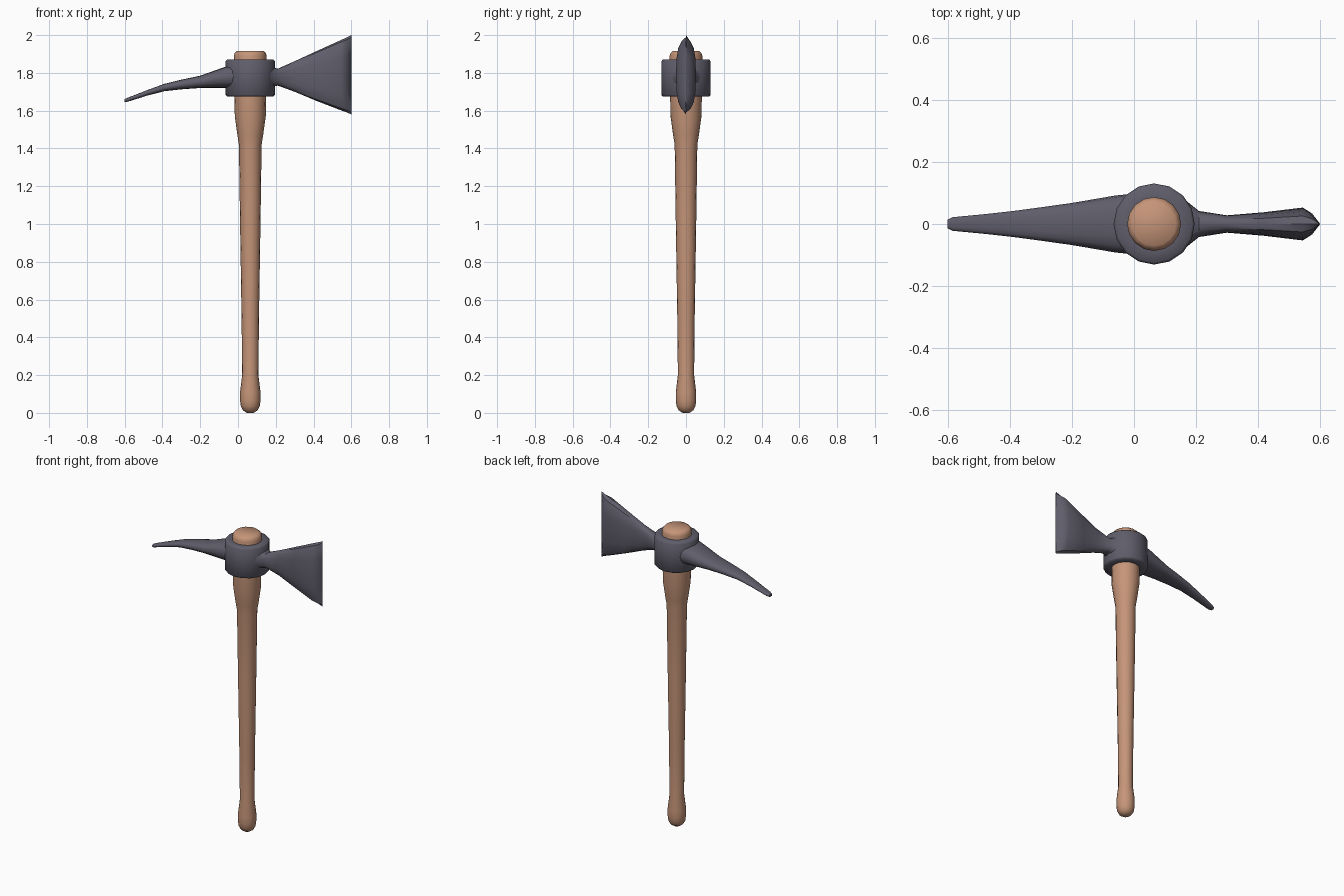
import bpy, bmesh, math
from mathutils import Vector

cube = bpy.data.objects.get("Cube")
if cube:
    bpy.data.objects.remove(cube)

AXIS_X = 0.065


def material(name, rgb, rough):
    m = bpy.data.materials.new(name)
    m.use_nodes = True
    m.diffuse_color = (*rgb, 1)
    bsdf = m.node_tree.nodes["Principled BSDF"]
    bsdf.inputs["Base Color"].default_value = (*rgb, 1)
    bsdf.inputs["Roughness"].default_value = rough
    return m


wood = material("warm wood", (0.56, 0.30, 0.19), 0.7)
metal = material("dark steel", (0.115, 0.11, 0.145), 0.6)


def loft(name, rings, mat, closed=False, angle=40):
    """Skin a list of equal-length point rings; closed joins last to first."""
    bm = bmesh.new()
    loops = [[bm.verts.new(p) for p in ring] for ring in rings]
    n = len(loops[0])
    pairs = list(zip(loops, loops[1:]))
    if closed:
        pairs.append((loops[-1], loops[0]))
    for a, b in pairs:
        for i in range(n):
            j = (i + 1) % n
            bm.faces.new((a[i], a[j], b[j], b[i]))
    if not closed:
        bm.faces.new(loops[0][::-1])
        bm.faces.new(loops[-1])
    bmesh.ops.recalc_face_normals(bm, faces=bm.faces)
    mesh = bpy.data.meshes.new(name)
    bm.to_mesh(mesh)
    bm.free()
    mesh.materials.append(mat)
    obj = bpy.data.objects.new(name, mesh)
    bpy.context.collection.objects.link(obj)
    bpy.ops.object.select_all(action='DESELECT')
    obj.select_set(True)
    bpy.context.view_layer.objects.active = obj
    bpy.ops.object.shade_smooth_by_angle(angle=math.radians(angle))
    return obj


def round_ring(radius, z, sides=16):
    return [Vector((AXIS_X + radius * math.cos(t), radius * math.sin(t), z))
            for t in (math.tau * i / sides for i in range(sides))]


def head_ring(x, half_y, z_low, z_high, power, sides=16):
    """Rounded section across the head; a low power makes it boxier."""
    def soft(v):
        return math.copysign(abs(v) ** power, v) if abs(v) > 1e-6 else 0.0
    mid, half_z = (z_low + z_high) / 2, (z_high - z_low) / 2
    return [Vector((x, half_y * soft(math.cos(t)), mid + half_z * soft(math.sin(t))))
            for t in (math.tau * i / sides for i in range(sides))]


# Handle: rounded butt, slim grip, flared top
handle = [(0.018, 0), (0.038, 0.013), (0.05, 0.035), (0.054, 0.065), (0.054, 0.11),
          (0.043, 0.2), (0.046, 0.5), (0.054, 1.0), (0.06, 1.42), (0.068, 1.47),
          (0.082, 1.57), (0.084, 1.68), (0.087, 1.89), (0.082, 1.905), (0.07, 1.917)]
loft("handle", [round_ring(r, z) for r, z in handle], wood, angle=50)

# Socket collar around the handle, with softened rims
collar = [(0.084, 1.675), (0.123, 1.675), (0.131, 1.684),
          (0.131, 1.861), (0.123, 1.87), (0.084, 1.87)]
loft("collar", [round_ring(r, z) for r, z in collar], metal, closed=True, angle=50)

# Pick: broad at the collar, drooping to a narrow tip
pick = [(0.0, 0.098, 1.715, 1.855), (-0.06, 0.092, 1.72, 1.835), (-0.2, 0.068, 1.72, 1.785),
        (-0.3, 0.054, 1.713, 1.764), (-0.39, 0.042, 1.703, 1.742), (-0.48, 0.032, 1.68, 1.709),
        (-0.585, 0.022, 1.647, 1.668), (-0.602, 0.014, 1.645, 1.66)]
loft("pick", [head_ring(*s, 0.8) for s in pick], metal)

# Axe blade: narrow neck fanning out to a tall sharpened edge
blade = [(0.15, 0.09, 1.70, 1.85), (0.18, 0.066, 1.725, 1.832), (0.21, 0.042, 1.733, 1.822),
         (0.3, 0.028, 1.70, 1.862), (0.42, 0.038, 1.65, 1.917), (0.545, 0.053, 1.602, 1.974),
         (0.575, 0.034, 1.591, 1.987), (0.6, 0.002, 1.58, 2.0)]
loft("axe_blade", [head_ring(*s, 0.75) for s in blade], metal)
